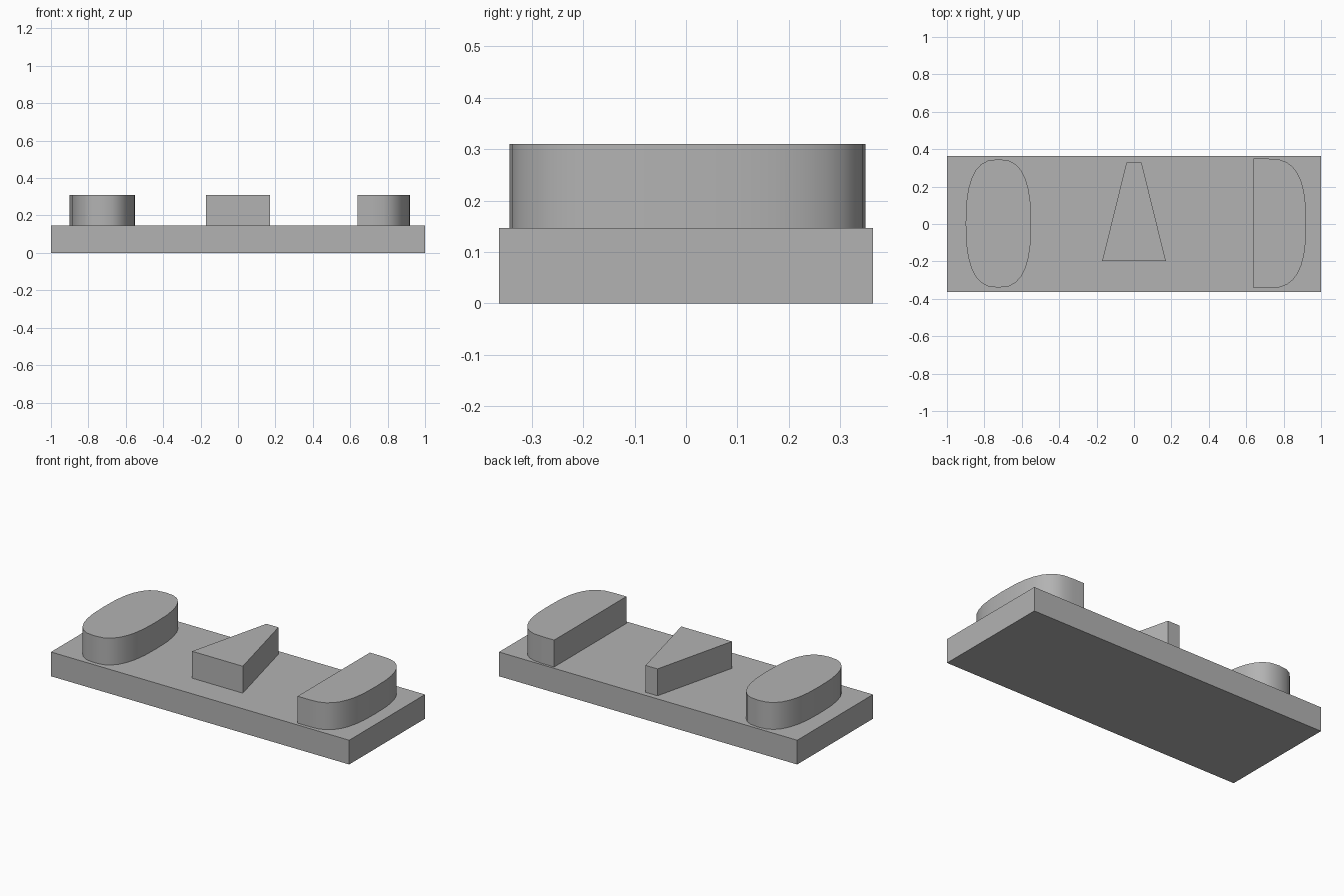
import bpy, bmesh, math

cube = bpy.data.objects.get("Cube")
if cube:
    bpy.data.objects.remove(cube, do_unlink=True)

BASE_TOP, TOP = 0.147, 0.31

grey = bpy.data.materials.new("plain grey")
grey.use_nodes = True
colour = (0.45, 0.45, 0.45, 1)
grey.diffuse_color = colour
grey.node_tree.nodes["Principled BSDF"].inputs["Base Color"].default_value = colour


def prism(name, outline, z0, z1, smooth=False):
    """Extrude a counter-clockwise outline from z0 to z1."""
    bm = bmesh.new()
    face = bm.faces.new([bm.verts.new((x, y, z0)) for x, y in outline])
    new = bmesh.ops.extrude_face_region(bm, geom=[face], use_keep_orig=True)["geom"]
    bmesh.ops.translate(bm, vec=(0, 0, z1 - z0),
                        verts=[v for v in new if isinstance(v, bmesh.types.BMVert)])
    bmesh.ops.recalc_face_normals(bm, faces=bm.faces)
    mesh = bpy.data.meshes.new(name)
    bm.to_mesh(mesh)
    bm.free()
    mesh.materials.append(grey)
    obj = bpy.data.objects.new(name, mesh)
    bpy.context.collection.objects.link(obj)
    if smooth:
        bpy.ops.object.select_all(action='DESELECT')
        obj.select_set(True)
        bpy.context.view_layer.objects.active = obj
        bpy.ops.object.shade_smooth_by_angle(angle=math.radians(35))
    return obj


def rounded_arc(cx, cy, rx, ry, power, start, end, steps):
    """Points along a squarish ellipse."""
    points = []
    for i in range(steps + 1):
        a = math.radians(start + (end - start) * i / steps)
        c, s = math.cos(a), math.sin(a)
        c = 0 if abs(c) < 1e-6 else c
        s = 0 if abs(s) < 1e-6 else s
        points.append((cx + rx * math.copysign(abs(c) ** (2 / power), c),
                       cy + ry * math.copysign(abs(s) ** (2 / power), s)))
    return points


# Flat base slab
prism("base_plate", [(-1, -0.363), (1, -0.363), (1, 0.363), (-1, 0.363)], 0, BASE_TOP)

# Raised oval block
oval = rounded_arc(-0.725, 0.003, 0.175, 0.343, 2.6, 0, 360, 28)[:-1]
prism("oval_block", oval, BASE_TOP, TOP, smooth=True)

# Raised tapered block, narrow end at the back
prism("wedge_block", [(-0.17, -0.197), (0.17, -0.197), (0.04, 0.33), (-0.04, 0.33)],
      BASE_TOP, TOP)

# Raised block with one flat side and one rounded side
half_round = rounded_arc(0.72, 0.003, 0.2, 0.346, 2.7, -90, 90, 16)
prism("half_round_block", half_round + [(0.64, 0.349), (0.64, -0.343)],
      BASE_TOP, TOP, smooth=True)
